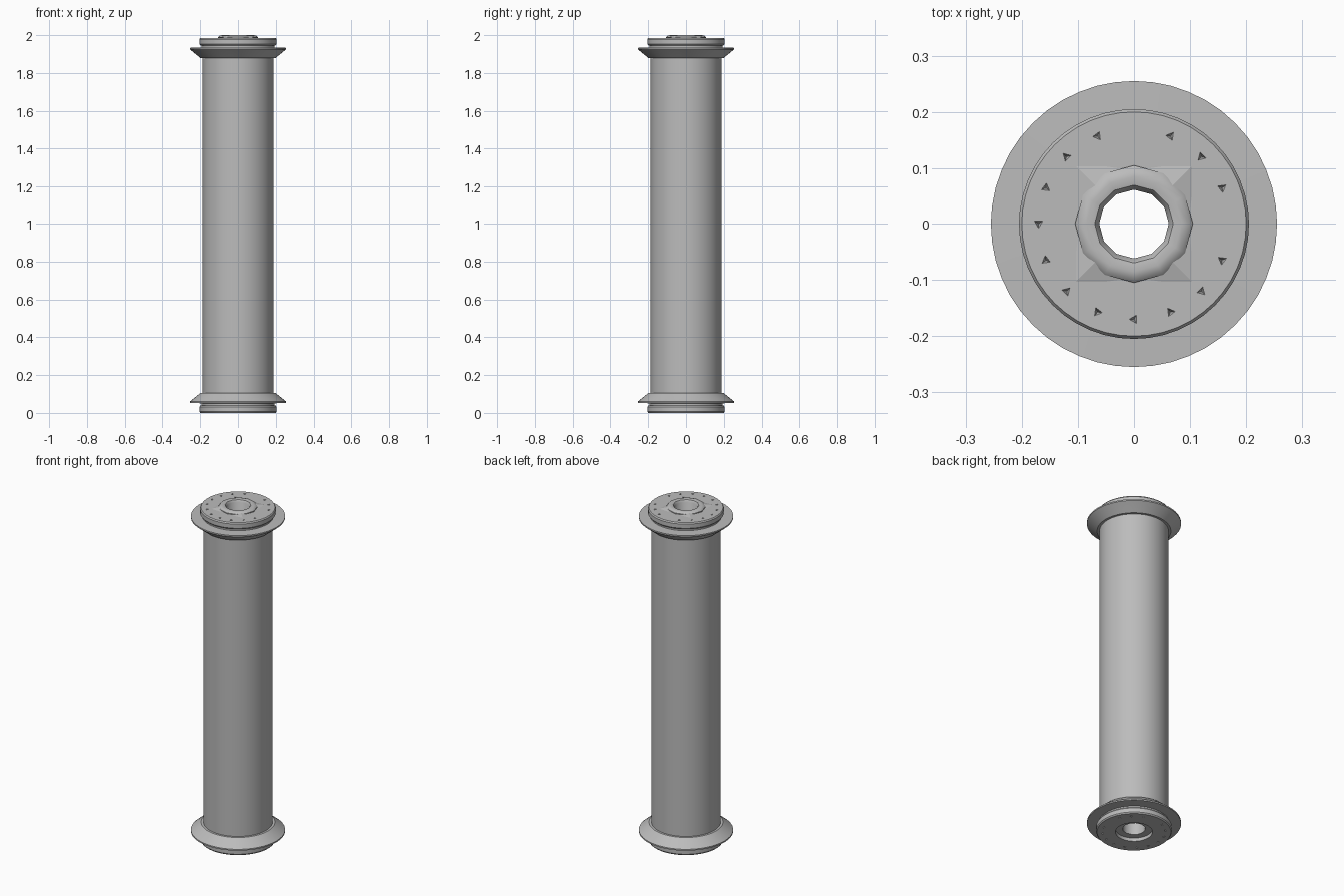
import bpy, bmesh, math
from mathutils import Matrix, Vector

cube = bpy.data.objects.get("Cube")
if cube:
    bpy.data.objects.remove(cube, do_unlink=True)

MID = 0.9925  # mirror height of the two ends

grey = bpy.data.materials.new("satin_grey")
grey.use_nodes = True
grey.diffuse_color = (0.5, 0.5, 0.5, 1)
grey.node_tree.nodes["Principled BSDF"].inputs["Base Color"].default_value = grey.diffuse_color


def finish(name, bm, smooth=True):
    """Turn a bmesh into a named grey object."""
    bmesh.ops.recalc_face_normals(bm, faces=bm.faces)
    mesh = bpy.data.meshes.new(name)
    bm.to_mesh(mesh)
    bm.free()
    obj = bpy.data.objects.new(name, mesh)
    bpy.context.collection.objects.link(obj)
    mesh.materials.append(grey)
    if smooth:
        bpy.ops.object.select_all(action='DESELECT')
        obj.select_set(True)
        bpy.context.view_layer.objects.active = obj
        bpy.ops.object.shade_smooth_by_angle(angle=math.radians(35))
    return obj


def lathe(name, profile, sides, flip=False):
    """Revolve a closed (radius, height) loop around z."""
    bm = bmesh.new()
    rings = []
    for i in range(sides):
        a = math.tau * i / sides
        rings.append([bm.verts.new((r * math.cos(a), r * math.sin(a),
                                    2 * MID - z if flip else z)) for r, z in profile])
    n = len(profile)
    for i in range(sides):
        a, b = rings[i], rings[(i + 1) % sides]
        for j in range(n):
            k = (j + 1) % n
            bm.faces.new((a[j], b[j], b[k], a[k]))
    return finish(name, bm)


def drill_pits(disc, z):
    """Sink a circle of small three-sided pits into a disc face."""
    bm = bmesh.new()
    for i in range(16):
        if i in (0, 4):
            continue
        a = math.tau * i / 16
        place = Matrix.Translation((0.17 * math.cos(a), 0.17 * math.sin(a), z))
        bmesh.ops.create_cone(bm, cap_ends=True, segments=3, radius1=0.001 if z > 1 else 0.016,
                              radius2=0.016 if z > 1 else 0.001, depth=0.024,
                              matrix=place @ Matrix.Rotation(a * 3, 4, 'Z'))
    cutter = finish(disc.name + "_pit_cutter", bm, False)
    cutter.hide_render = True
    cutter.hide_viewport = True
    cut = disc.modifiers.new("pits", 'BOOLEAN')
    cut.operation = 'DIFFERENCE'
    cut.solver = 'EXACT'
    cut.object = cutter


# Long roller barrel
lathe("barrel", [(0.1, 0.09), (0.187, 0.09), (0.187, 1.895), (0.1, 1.895)], 64)

# Flared flange, neck and drilled end disc at each end
flange = [(0.1, 1.88), (0.2, 1.88), (0.208, 1.887), (0.255, 1.925),
          (0.255, 1.933), (0.1, 1.936)]
neck = [(0.1, 1.93), (0.194, 1.93), (0.194, 1.95), (0.1, 1.95)]
disc = [(0.1, 1.945), (0.198, 1.945), (0.205, 1.953), (0.205, 1.978),
        (0.2, 1.985), (0.1, 1.985)]
for end, flip in (("top", False), ("bottom", True)):
    lathe(end + "_flange", flange, 48, flip)
    lathe(end + "_neck", neck, 48, flip)
    drill_pits(lathe(end + "_end_disc", disc, 48, flip), 0 if flip else 2 * MID)

# Hollow axle sleeve, raised at the top and recessed at the bottom
lathe("axle_sleeve", [(0.062, 0.02), (0.105, 0.02), (0.105, 1.99),
                      (0.098, 1.997), (0.085, 2.0), (0.07, 1.997), (0.062, 1.985)], 12)

# Thin sloped gussets squaring off the raised hub
bm = bmesh.new()
for i in range(4):
    turn = Matrix.Rotation(i * math.pi / 2, 4, 'Z')
    pts = [(0.103, 0.103, 1.987), (0, 0.104, 1.983), (0.104, 0, 1.983), (0.068, 0.068, 1.994)]
    v = [bm.verts.new(turn @ Vector(p)) for p in pts]
    for f in ((0, 1, 3), (0, 3, 2), (0, 2, 1), (1, 2, 3)):
        bm.faces.new([v[k] for k in f])
finish("hub_gussets", bm, False)
